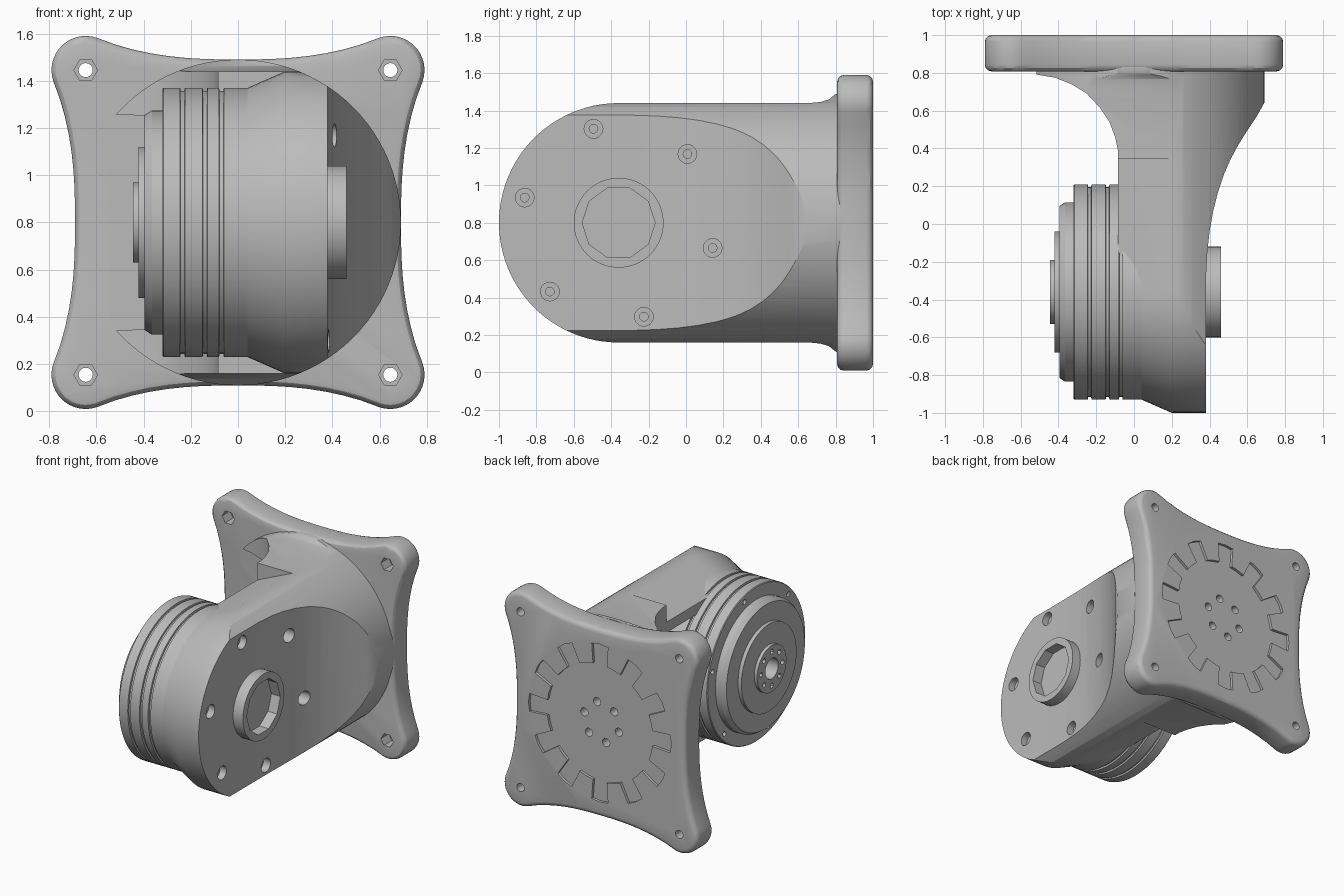
import bpy, bmesh, math
from math import cos, sin, pi, radians

cube = bpy.data.objects.get("Cube")
if cube:
    bpy.data.objects.remove(cube, do_unlink=True)

grey = bpy.data.materials.new("cast_grey")
grey.use_nodes = True
COLOUR = (0.5, 0.5, 0.5, 1)
grey.diffuse_color = COLOUR
grey.node_tree.nodes["Principled BSDF"].inputs["Base Color"].default_value = COLOUR

AY, AZ = -0.36, 0.8    # joint axis, parallel to x


def loft(name, rings):
    """Solid skinned through rings of equal length, capped at both ends."""
    bm = bmesh.new()
    rows = [[bm.verts.new(p) for p in ring] for ring in rings]
    n = len(rows[0])
    for a, b in zip(rows, rows[1:]):
        for i in range(n):
            j = (i + 1) % n
            bm.faces.new((a[i], a[j], b[j], b[i]))
    bm.faces.new(rows[0])
    bm.faces.new(rows[-1])
    bmesh.ops.recalc_face_normals(bm, faces=bm.faces)
    mesh = bpy.data.meshes.new(name)
    bm.to_mesh(mesh)
    bm.free()
    mesh.materials.append(grey)
    ob = bpy.data.objects.new(name, mesh)
    bpy.context.collection.objects.link(ob)
    return ob


def place(u, v, w, axis):
    return {"x": (w, u, v), "y": (u, w, v), "z": (u, v, w)}[axis]


def prism(name, pts, axis, lo, hi):
    return loft(name, [[place(u, v, w, axis) for u, v in pts] for w in (lo, hi)])


def circle(cu, cv, r, n=32, turn=0.0):
    return [(cu + r * cos(turn + 2 * pi * i / n), cv + r * sin(turn + 2 * pi * i / n))
            for i in range(n)]


def apply_mod(ob, mod):
    with bpy.context.temp_override(object=ob, active_object=ob):
        bpy.ops.object.modifier_apply(modifier=mod.name)


def combine(ob, other, operation="DIFFERENCE"):
    mod = ob.modifiers.new("combine", "BOOLEAN")
    mod.operation, mod.solver, mod.object = operation, "EXACT", other
    bpy.context.view_layer.update()
    apply_mod(ob, mod)
    bpy.data.objects.remove(other, do_unlink=True)


def drill(ob, axis, u, v, r, lo, hi, n=20):
    combine(ob, prism("drill", circle(u, v, r, n), axis, lo, hi))


def ring_points(cu, cv, r, n, first):
    return circle(cu, cv, r, n, radians(first))


# Arm envelope: chamfered rounded front, flared rear
def rounded_section(x, inset, end):
    r = 0.64 - inset
    arc = [radians(90 + 180 * i / 48) for i in range(49)]
    pts = [(x, AY + r * cos(a), AZ + r * sin(a)) for a in arc]
    return pts + [(x, end, AZ - r), (x, end, AZ + r)]


arm = loft("arm", [rounded_section(-0.085, 0.125, 0.37), rounded_section(0.2, 0, 0.37),
                   rounded_section(0.75, 0, 0.37)])
flare = [(0.345, 0.64), (0.66, 0.64), (0.72, 0.646), (0.765, 0.66), (0.795, 0.685),
         (0.83, 0.70)]
side = [(y, AZ + h) for y, h in flare] + [(y, AZ - h) for y, h in reversed(flare)]
combine(arm, prism("rear", side, "x", -0.75, 0.75), "UNION")

# Plan outline of the arm, then the round flange that trims it
outer = [(0.72, 0.85), (0.7, 0.66), (0.65, 0.57), (0.6, 0.495), (0.55, 0.415), (0.51, 0.34),
         (0.475, 0.26), (0.445, 0.17), (0.42, 0.07), (0.4, -0.04), (0.388, -0.15),
         (0.38, -0.3), (0.38, -1.1)]
inner = [(-0.12, -1.1), (-0.12, 0.1), (-0.085, 0.1), (-0.085, 0.39), (-0.1, 0.46),
         (-0.13, 0.54), (-0.18, 0.615), (-0.25, 0.69), (-0.33, 0.74), (-0.42, 0.775),
         (-0.54, 0.795), (-0.56, 0.85)]
combine(arm, prism("plan", outer + inner, "z", 0, 1.6), "INTERSECT")
combine(arm, prism("flange", circle(0, AZ, 0.69, 96), "y", -1.2, 0.84), "INTERSECT")

# Open pocket between the upper and lower ribs
pocket = [(-0.8, 0.33), (0.1, 0.37), (0.1, 1.23), (-0.8, 1.27)]
combine(arm, prism("pocket", pocket, "y", 0.0, 0.808))

# Counterbored screw holes in the arm face
for y, z in ring_points(AY, AZ, 0.52, 6, 45):
    drill(arm, "x", y, z, 0.05, 0.33, 0.6)
    drill(arm, "x", y, z, 0.023, 0.25, 0.6)

# Round boss with a ten-sided socket
boss = prism("boss", circle(AY, AZ, 0.24, 64), "x", 0.33, 0.46)
drill(boss, "x", AY, AZ, 0.195, 0.385, 0.6, 10)

# Stepped drum with grooves
profile = [(0.1, 0.57)]
for gx in (-0.07, -0.14, -0.235):
    profile += [(gx + 0.01, 0.57), (gx + 0.008, 0.557), (gx - 0.008, 0.557), (gx - 0.01, 0.57)]
profile += [(-0.315, 0.57), (-0.32, 0.565), (-0.32, 0.475), (-0.365, 0.475), (-0.395, 0.455),
            (-0.395, 0.32), (-0.422, 0.32), (-0.422, 0.17), (-0.445, 0.17)]
drum = loft("drum", [[(x, y, z) for y, z in circle(AY, AZ, r, 96)] for x, r in profile])
drill(drum, "x", AY, AZ, 0.075, -0.6, -0.2, 32)
for y, z in ring_points(AY, AZ, 0.125, 8, 0):
    drill(drum, "x", y, z, 0.018, -0.6, -0.39, 12)
for y, z in ring_points(AY, AZ, 0.525, 6, 15):
    drill(drum, "x", y, z, 0.018, -0.4, -0.27, 12)

# Four-lobed mounting plate with hollow sides
quarter = [(0.645 + 0.145 * cos(radians(a)), 0.645 + 0.145 * sin(radians(a)))
           for a in range(-20, 111, 10)]
for i in range(1, 16):
    t = 0.595 * (1 - i / 8)
    quarter.append((t, 0.69 + 0.09 * abs(t / 0.595) ** 2.6))
outline = []
for k in range(4):
    c, s = (1, 0, -1, 0)[k], (0, 1, 0, -1)[k]
    outline += [(c * u - s * v, AZ + s * u + c * v) for u, v in quarter]
plate = prism("mounting_plate", outline, "y", 0.808, 1.0)
bevel = plate.modifiers.new("round", "BEVEL")
bevel.width, bevel.segments, bevel.limit_method = 0.035, 3, "ANGLE"
bevel.angle_limit = radians(50)
apply_mod(plate, bevel)

# Corner bolt holes with hexagonal recesses
for sx in (-1, 1):
    for sz in (-1, 1):
        drill(plate, "y", sx * 0.645, AZ + sz * 0.645, 0.03, 0.7, 1.1, 16)
        drill(plate, "y", sx * 0.645, AZ + sz * 0.645, 0.05, 0.7, 0.9, 6)

# Toothed recess and screw circle on the back of the plate
TEETH = 12
gear = []
for k in range(TEETH):
    for f, r in ((-0.25, 0.43), (-0.22, 0.575), (0, 0.58), (0.22, 0.575), (0.25, 0.43), (0.5, 0.43)):
        a = 2 * pi * (k + f) / TEETH
        gear.append((r * cos(a), AZ + r * sin(a)))
combine(plate, prism("gear", gear, "y", 0.98, 1.1))
for x, z in ring_points(0, AZ, 0.145, 6, 15):
    drill(plate, "y", x, z, 0.03, 0.9, 1.1, 16)

# Smooth shading with sharp edges kept
for ob in (arm, boss, drum, plate):
    bpy.ops.object.select_all(action="DESELECT")
    ob.select_set(True)
    bpy.context.view_layer.objects.active = ob
    bpy.ops.object.shade_smooth_by_angle(angle=radians(30))
